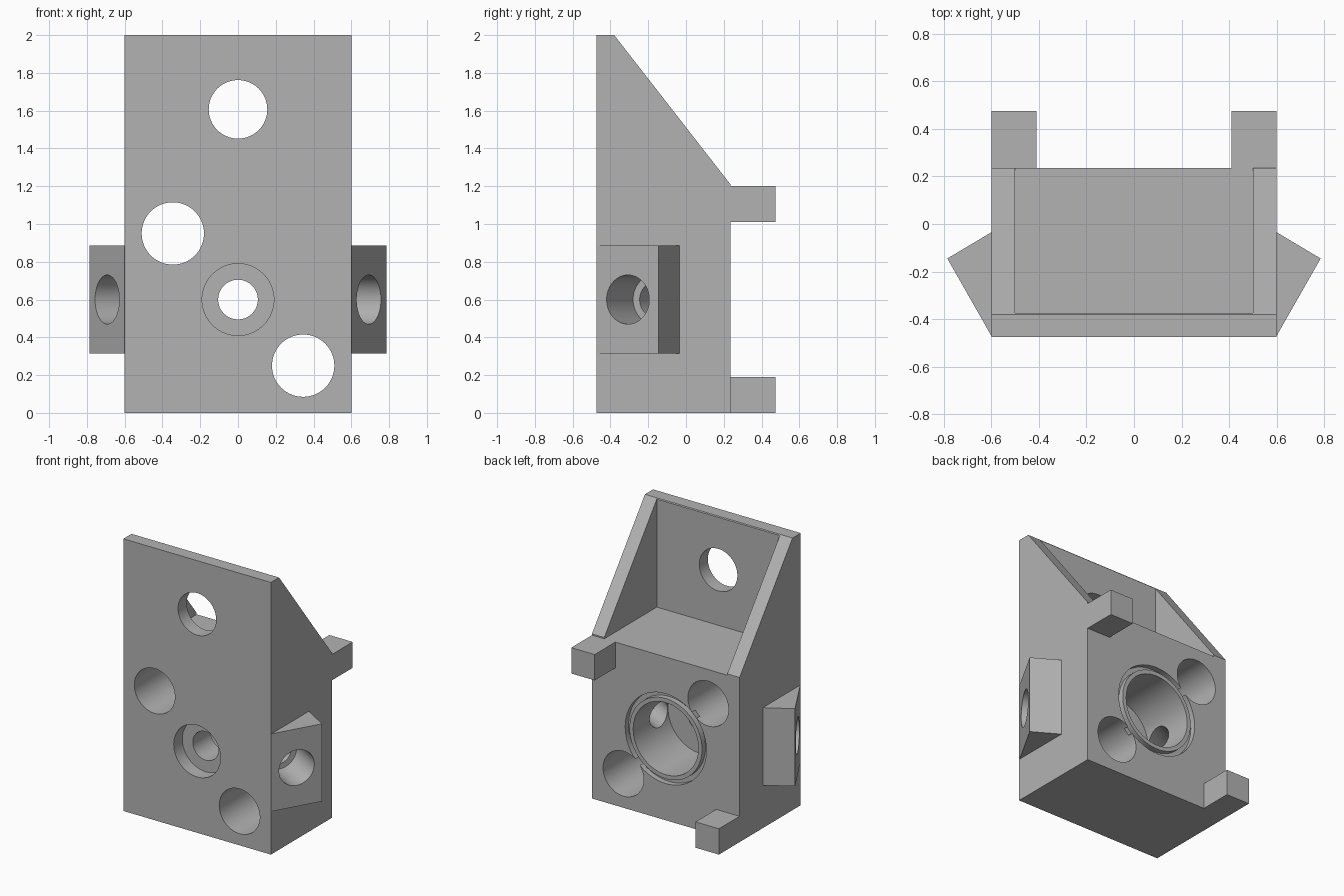
import bpy
import bmesh
from math import radians
from mathutils import Vector

if "Cube" in bpy.data.objects:
    bpy.data.objects.remove(bpy.data.objects["Cube"])

GREY = (0.45, 0.45, 0.45, 1)
metal = bpy.data.materials.new("plain grey")
metal.use_nodes = True
metal.diffuse_color = GREY
metal.node_tree.nodes["Principled BSDF"].inputs["Base Color"].default_value = GREY


def finish(name, bm):
    bmesh.ops.recalc_face_normals(bm, faces=bm.faces)
    mesh = bpy.data.meshes.new(name)
    bm.to_mesh(mesh)
    bm.free()
    mesh.materials.append(metal)
    obj = bpy.data.objects.new(name, mesh)
    bpy.context.collection.objects.link(obj)
    return obj


def prism(name, points, sweep):
    """Extrude a closed outline along the sweep vector."""
    bm = bmesh.new()
    face = bm.faces.new([bm.verts.new(p) for p in points])
    ext = bmesh.ops.extrude_face_region(bm, geom=[face])["geom"]
    verts = [v for v in ext if isinstance(v, bmesh.types.BMVert)]
    bmesh.ops.translate(bm, verts=verts, vec=sweep)
    return finish(name, bm)


def box(name, x0, x1, y0, y1, z0, z1):
    outline = [(x0, y0, z0), (x1, y0, z0), (x1, y1, z0), (x0, y1, z0)]
    return prism(name, outline, (0, 0, z1 - z0))


def rod(radius, start, end):
    """Cylindrical cutter between two points."""
    start, end = Vector(start), Vector(end)
    axis = end - start
    bm = bmesh.new()
    bmesh.ops.create_cone(bm, cap_ends=True, segments=64, radius1=radius,
                          radius2=radius, depth=axis.length)
    turn = Vector((0, 0, 1)).rotation_difference(axis).to_matrix()
    bmesh.ops.rotate(bm, verts=bm.verts, matrix=turn)
    bmesh.ops.translate(bm, verts=bm.verts, vec=(start + end) / 2)
    obj = finish("cutter", bm)
    obj.hide_render = True
    return obj


def cut(target, cutter):
    mod = target.modifiers.new("cut", "BOOLEAN")
    mod.operation = "DIFFERENCE"
    mod.solver = "EXACT"
    mod.object = cutter
    bpy.context.view_layer.objects.active = target
    bpy.ops.object.modifier_apply(modifier=mod.name)


def cut_once(target, cutter):
    cut(target, cutter)
    bpy.data.objects.remove(cutter)


FRONT, BACK, SIDE = -0.475, 0.235, 0.6
BORE_Z = 0.6

# Body with sloping side walls and an open pocket above the block
side_profile = [(FRONT, 0), (BACK, 0), (BACK, 1.21), (-0.38, 2), (FRONT, 2)]
body = prism("body", [(-SIDE, y, z) for y, z in side_profile], (2 * SIDE, 0, 0))
cut_once(body, box("pocket", -0.5, 0.5, -0.375, 1, 1.2, 2.5))

# Seal groove around the bore
groove = rod(0.33, (0, BACK - 0.04, BORE_Z), (0, BACK + 0.1, BORE_Z))
cut_once(groove, rod(0.295, (0, 0, BORE_Z), (0, 1, BORE_Z)))
cut_once(body, groove)

# Bore, counterbore and through holes: radius, x, z, start y, end y
holes = [
    (0.265, 0, BORE_Z, -0.17, 1),
    (0.19, 0, BORE_Z, -1, -0.375),
    (0.105, 0, BORE_Z, -1, 0),
    (0.155, 0, 1.607, -1, 0),
    (0.165, -0.345, 0.95, -1, 1),
    (0.165, 0.345, 0.25, -1, 1),
]
for radius, x, z, y0, y1 in holes:
    cut_once(body, rod(radius, (x, y0, z), (x, y1, z)))

# Angled port blocks, each with a stepped drilling into the bore
blocks = []
for side, label in ((1, "left"), (-1, "right")):
    wedge = [(0.6, -0.035), (0.785, -0.145), (0.6, -0.47)]
    block = prism(f"port_block_{label}",
                  [(side * x, y, 0.315) for x, y in wedge], (0, 0, 0.57))
    mouth = Vector((side * 0.6925, -0.3075, BORE_Z))
    inward = Vector((-side * 0.866, 0.5, 0))
    for radius, depth in ((0.13, 0.28), (0.09, 0.62)):
        drill = rod(radius, mouth - inward * 0.2, mouth + inward * depth)
        cut(block, drill)
        cut_once(body, drill)
    blocks.append(block)

# Locating pegs at opposite corners of the back
box("upper_peg", 0.41, SIDE, BACK, 0.475, 1.01, 1.2)
box("lower_peg", -SIDE, -0.41, BACK, 0.475, 0, 0.19)

# Smooth hole walls with crisp edges
bpy.ops.object.select_all(action="DESELECT")
for obj in [body] + blocks:
    obj.select_set(True)
bpy.context.view_layer.objects.active = body
bpy.ops.object.shade_smooth_by_angle(angle=radians(30))
